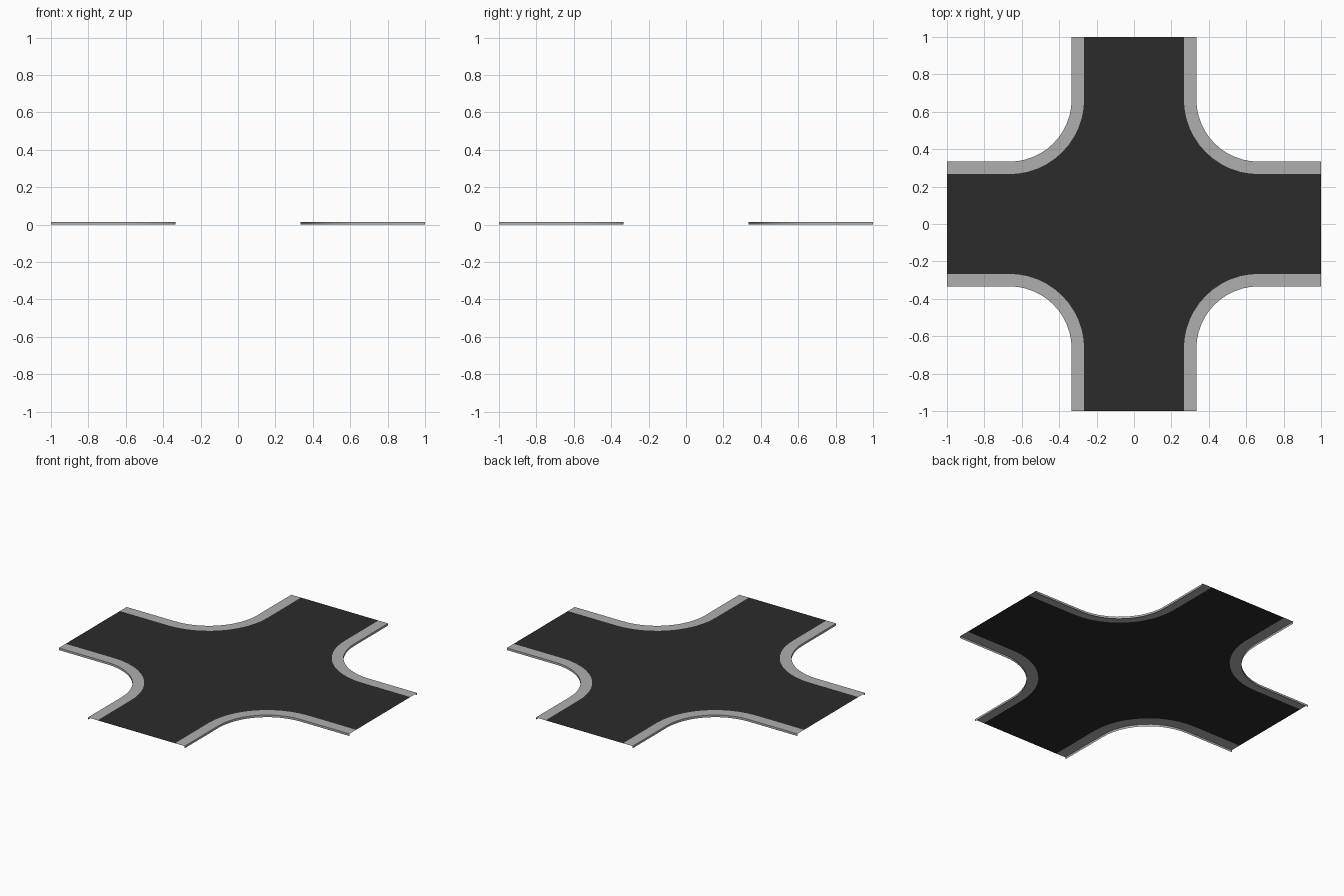
import bpy, bmesh
from math import sin, cos, pi

if "Cube" in bpy.data.objects:
    bpy.data.objects.remove(bpy.data.objects["Cube"])

TOP = 0.0133      # height of the flush top surface
C = 2 / 3         # centre of each rounded corner
R_ROAD, R_EDGE = 0.4, 1 / 3
SEGMENTS = 12


def material(name, rgb):
    m = bpy.data.materials.new(name)
    m.diffuse_color = (*rgb, 1)
    m.use_nodes = True
    m.node_tree.nodes["Principled BSDF"].inputs["Base Color"].default_value = m.diffuse_color
    return m


def corner_path(radius):
    """Edge line of the +x +y quadrant, from the right arm to the back arm."""
    arc = [(C - radius * sin(a), C - radius * cos(a))
           for a in (pi / 2 * i / SEGMENTS for i in range(SEGMENTS + 1))]
    return [(1, C - radius)] + arc + [(C - radius, 1)]


def add_object(name, bm, mat):
    me = bpy.data.meshes.new(name)
    bm.to_mesh(me)
    bm.free()
    me.materials.append(mat)
    ob = bpy.data.objects.new(name, me)
    bpy.context.collection.objects.link(ob)
    mirror = ob.modifiers.new("mirror", 'MIRROR')
    mirror.use_axis = (True, True, False)
    mirror.merge_threshold = 0.0001
    return ob


asphalt = material("asphalt", (0.024, 0.024, 0.024))
concrete = material("concrete", (0.43, 0.43, 0.43))

# Road surface: one quadrant, fanned from the middle
bm = bmesh.new()
rim = [(1, 0)] + corner_path(R_ROAD) + [(0, 1)]
middle = bm.verts.new((0, 0, TOP))
verts = [bm.verts.new((x, y, TOP)) for x, y in rim]
for a, b in zip(verts, verts[1:]):
    bm.faces.new((middle, a, b))
add_object("road_surface", bm, asphalt)

# Kerb: flat top flush with the road plus outer wall, open underneath
bm = bmesh.new()
inner, outer = corner_path(R_ROAD), corner_path(R_EDGE)
rows = [[bm.verts.new((x, y, z)) for x, y in path]
        for path, z in ((inner, TOP), (outer, TOP), (outer, 0))]
for r0, r1 in zip(rows, rows[1:]):
    for i in range(len(r0) - 1):
        bm.faces.new((r0[i], r1[i], r1[i + 1], r0[i + 1]))
kerb = add_object("kerb", bm, concrete)

# Smooth the curved walls, keep the top edge sharp
bpy.context.view_layer.objects.active = kerb
kerb.select_set(True)
bpy.ops.object.shade_smooth_by_angle(angle=pi / 6)
